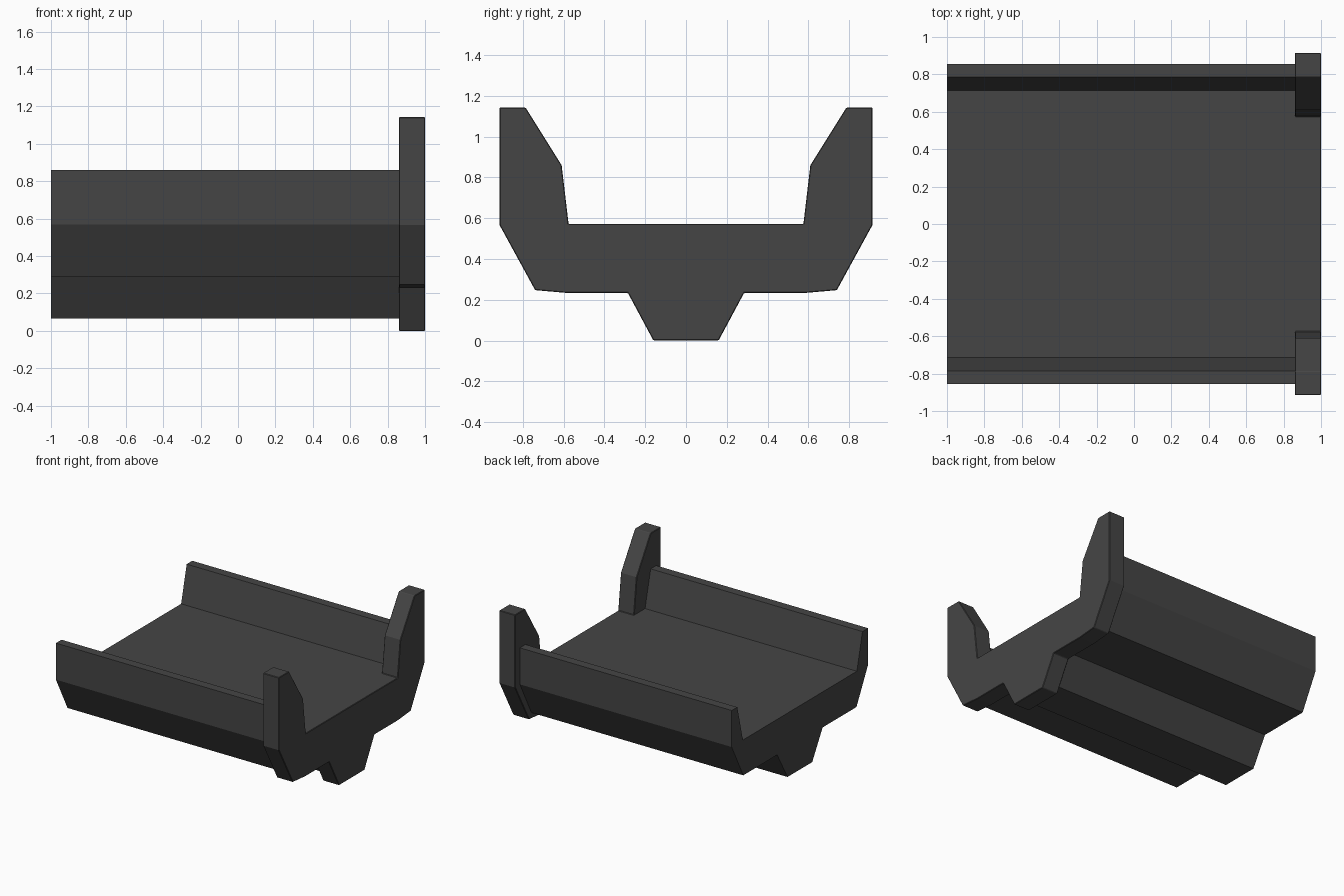
import bpy, bmesh

if "Cube" in bpy.data.objects:
    bpy.data.objects.remove(bpy.data.objects["Cube"])

dark = bpy.data.materials.new("dark_grey")
dark.diffuse_color = (0.06, 0.06, 0.06, 1)
dark.use_nodes = True
dark.node_tree.nodes["Principled BSDF"].inputs["Base Color"].default_value = dark.diffuse_color


def extrude_profile(name, half, x0, x1):
    """Mirror a half profile of (y, z) points across y = 0 and extrude it along x."""
    outline = half + [(-y, z) for y, z in reversed(half)]
    bm = bmesh.new()
    face = bm.faces.new([bm.verts.new((x0, y, z)) for y, z in outline])
    new = bmesh.ops.extrude_face_region(bm, geom=[face])["geom"]
    verts = [v for v in new if isinstance(v, bmesh.types.BMVert)]
    bmesh.ops.translate(bm, verts=verts, vec=(x1 - x0, 0, 0))
    bmesh.ops.recalc_face_normals(bm, faces=bm.faces)
    mesh = bpy.data.meshes.new(name)
    bm.to_mesh(mesh)
    bm.free()
    obj = bpy.data.objects.new(name, mesh)
    mesh.materials.append(dark)
    bpy.context.collection.objects.link(obj)
    return obj


# Long channel with low side walls and a keel underneath
extrude_profile("channel", [
    (0.155, 0.065), (0.285, 0.29), (0.71, 0.29), (0.855, 0.57),
    (0.855, 0.86), (0.785, 0.86), (0.715, 0.572)], -1.0, 0.866)

# Taller end plate with two upright horns
plate = extrude_profile("end_plate", [
    (0.16, 0.0), (0.285, 0.233), (0.58, 0.233), (0.74, 0.247), (0.915, 0.567),
    (0.915, 1.143), (0.787, 1.143), (0.61, 0.86), (0.576, 0.572)], 0.86, 1.0)
bevel = plate.modifiers.new("edge_bevel", "BEVEL")
bevel.width = 0.004
bevel.segments = 1
